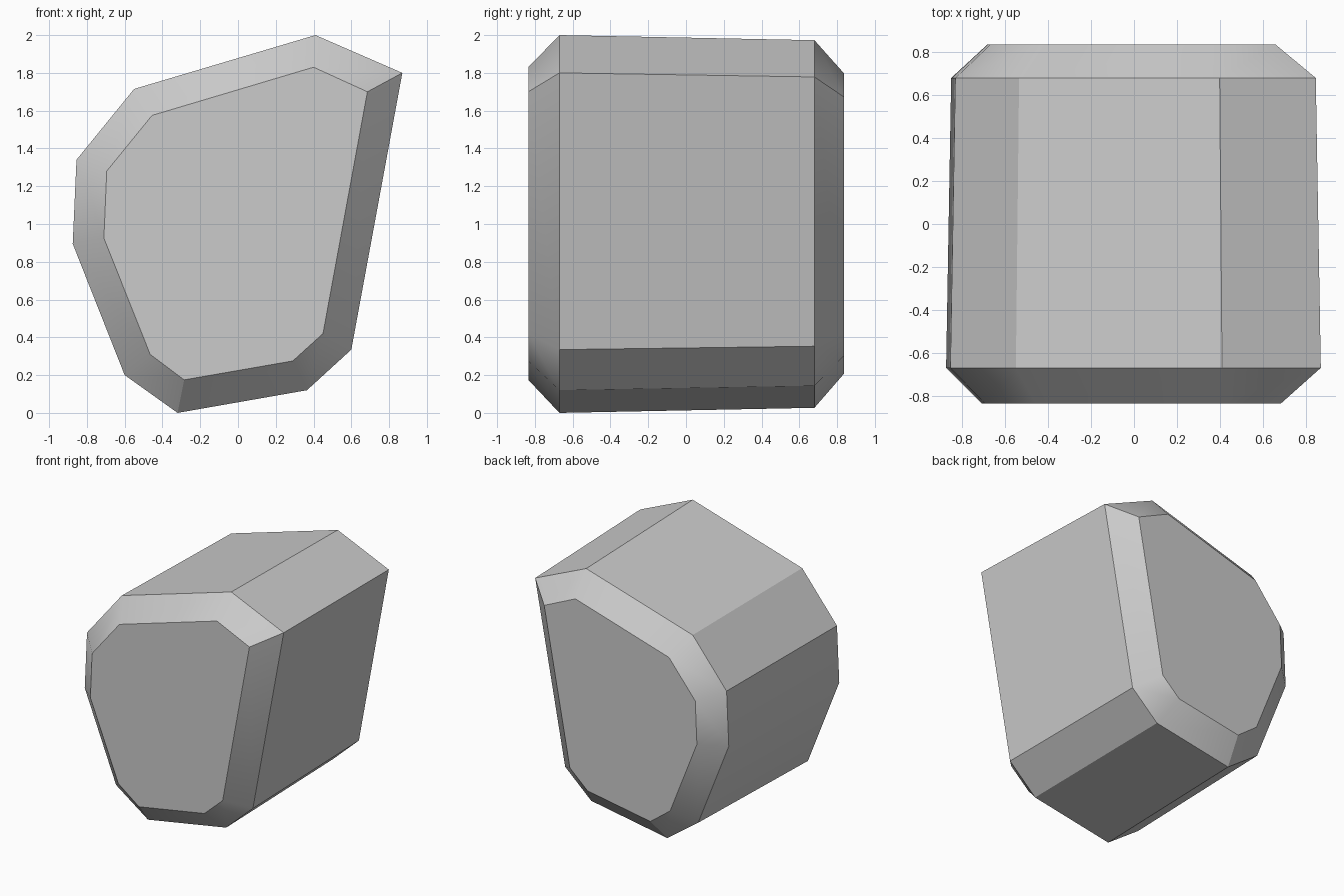
import bpy
import bmesh
import math

cube = bpy.data.objects.get("Cube")
if cube:
    bpy.data.objects.remove(cube, do_unlink=True)

# Outline of the block and of its smaller end face, as (x, z)
RIM = [(0.41, 2.0), (0.87, 1.80), (0.60, 0.335), (0.365, 0.12), (-0.32, 0.0),
       (-0.60, 0.20), (-0.875, 0.895), (-0.855, 1.34), (-0.55, 1.715)]
CAP = [(0.40, 1.83), (0.685, 1.70), (0.45, 0.42), (0.29, 0.275), (-0.285, 0.175),
       (-0.465, 0.31), (-0.71, 0.925), (-0.695, 1.28), (-0.455, 1.575)]


def add_ring(bm, outline, y, scale=1.0):
    """Place an outline at depth y, shrunk about the middle of the block."""
    return [bm.verts.new((x * scale, y, 1 + (z - 1) * scale)) for x, z in outline]


# Stone body: chamfered front, slightly tapering sides, chamfered back
bm = bmesh.new()
rings = [add_ring(bm, CAP, -0.835),
         add_ring(bm, RIM, -0.67),
         add_ring(bm, RIM, 0.68, 0.973),
         add_ring(bm, CAP, 0.837, 0.96)]
for a, b in zip(rings, rings[1:]):
    for i in range(len(a)):
        j = (i + 1) % len(a)
        bm.faces.new((a[i], a[j], b[j], b[i]))
bm.faces.new(rings[0])
bm.faces.new(rings[-1])
bmesh.ops.recalc_face_normals(bm, faces=bm.faces)
mesh = bpy.data.meshes.new("stone_block")
bm.to_mesh(mesh)
bm.free()

stone = bpy.data.objects.new("stone_block", mesh)
bpy.context.collection.objects.link(stone)

# Plain grey stone
grey = bpy.data.materials.new("stone_grey")
grey.use_nodes = True
colour = (0.6, 0.6, 0.6, 1)
grey.diffuse_color = colour
grey.node_tree.nodes["Principled BSDF"].inputs["Base Color"].default_value = colour
mesh.materials.append(grey)

# Soft shading over shallow corners only
bpy.ops.object.select_all(action="DESELECT")
stone.select_set(True)
bpy.context.view_layer.objects.active = stone
bpy.ops.object.shade_smooth_by_angle(angle=math.radians(30))
